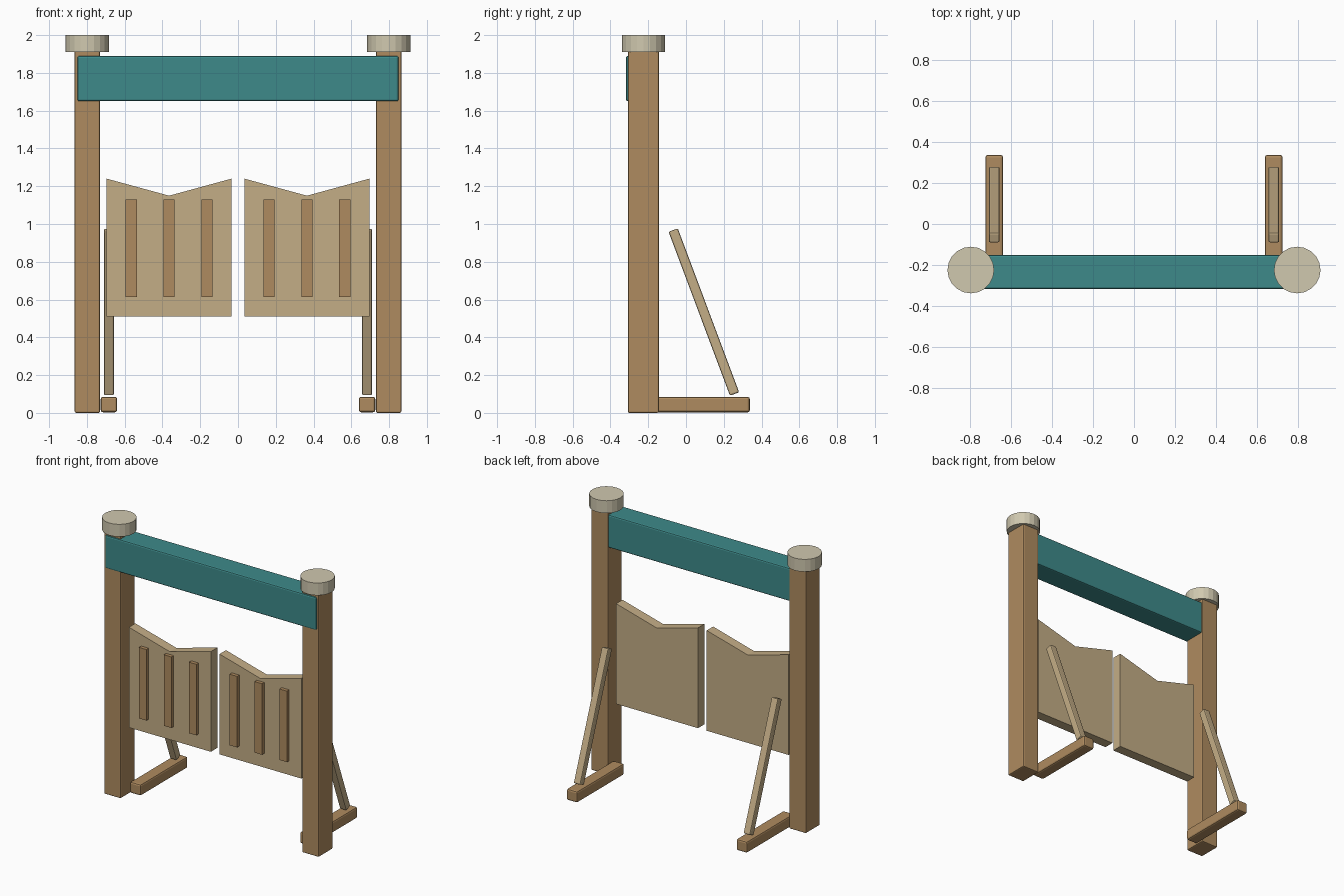
import bpy, bmesh
from math import atan2, hypot
from mathutils import Vector

if "Cube" in bpy.data.objects:
    bpy.data.objects.remove(bpy.data.objects["Cube"])


def mat(name, rgb):
    m = bpy.data.materials.new(name)
    m.diffuse_color = (*rgb, 1)
    m.use_nodes = True
    m.node_tree.nodes["Principled BSDF"].inputs["Base Color"].default_value = m.diffuse_color
    return m


BROWN = mat("brown_wood", (0.43, 0.26, 0.115))
TAN = mat("tan_wood", (0.55, 0.42, 0.24))
STONE = mat("pale_cap", (0.63, 0.58, 0.43))
TEAL = mat("teal_paint", (0.048, 0.255, 0.255))


def finish(name, bm, material):
    bmesh.ops.recalc_face_normals(bm, faces=bm.faces)
    me = bpy.data.meshes.new(name)
    bm.to_mesh(me)
    bm.free()
    me.materials.append(material)
    ob = bpy.data.objects.new(name, me)
    bpy.context.collection.objects.link(ob)
    return ob


def box(name, lo, hi, material, bevel=0.0):
    lo, hi = Vector(lo), Vector(hi)
    bm = bmesh.new()
    bmesh.ops.create_cube(bm, size=1)
    bmesh.ops.scale(bm, vec=hi - lo, verts=bm.verts)
    ob = finish(name, bm, material)
    ob.location = (lo + hi) / 2
    if bevel:
        mod = ob.modifiers.new("edge_bevel", 'BEVEL')
        mod.width, mod.segments = bevel, 2
    return ob


def span(s, a, b):
    return sorted((s * a, s * b))


def door(name, s, y0, y1):
    # notched panel, extruded from front to back
    profile = [(0.035, 0.51), (0.695, 0.51), (0.695, 1.24), (0.365, 1.15), (0.035, 1.24)]
    bm = bmesh.new()
    face = bm.faces.new([bm.verts.new((s * x, y0, z)) for x, z in profile])
    ext = bmesh.ops.extrude_face_region(bm, geom=[face])["geom"]
    verts = [v for v in ext if isinstance(v, bmesh.types.BMVert)]
    bmesh.ops.translate(bm, vec=(0, y1 - y0, 0), verts=verts)
    return finish(name, bm, TAN)


# painted header beam
box("header_beam", (-0.85, -0.318, 1.65), (0.85, -0.152, 1.89), TEAL, 0.01)

for side, s in (("left", -1), ("right", 1)):
    # upright post
    x0, x1 = span(s, 0.73, 0.865)
    box(f"{side}_post", (x0, -0.308, 0), (x1, -0.144, 1.93), BROWN, 0.008)

    # round post cap
    bm = bmesh.new()
    bmesh.ops.create_cone(bm, cap_ends=True, segments=20, radius1=0.114, radius2=0.114, depth=0.09)
    cap = finish(f"{side}_post_cap", bm, STONE)
    cap.location = (s * 0.798, -0.225, 1.955)

    # swinging door with three raised slats
    door(f"{side}_door", s, -0.262, -0.188)
    for i, cx in enumerate((0.164, 0.365, 0.566)):
        x0, x1 = span(s, cx - 0.03, cx + 0.03)
        box(f"{side}_door_slat_{i + 1}", (x0, -0.288, 0.613), (x1, -0.255, 1.13), BROWN)

    # foot running backwards
    x0, x1 = span(s, 0.64, 0.727)
    box(f"{side}_foot", (x0, -0.205, 0.003), (x1, 0.338, 0.085), BROWN, 0.012)

    # leaning brace above the foot
    dy, dz = -0.325, 0.868
    half = hypot(dy, dz) / 2
    x0, x1 = span(s, 0.657, 0.71)
    brace = box(f"{side}_brace", (x0, -0.026, -half), (x1, 0.026, half), TAN, 0.008)
    brace.location = (s * 0.6835, 0.0945, 0.534)
    brace.rotation_euler.x = atan2(-dy, dz)
